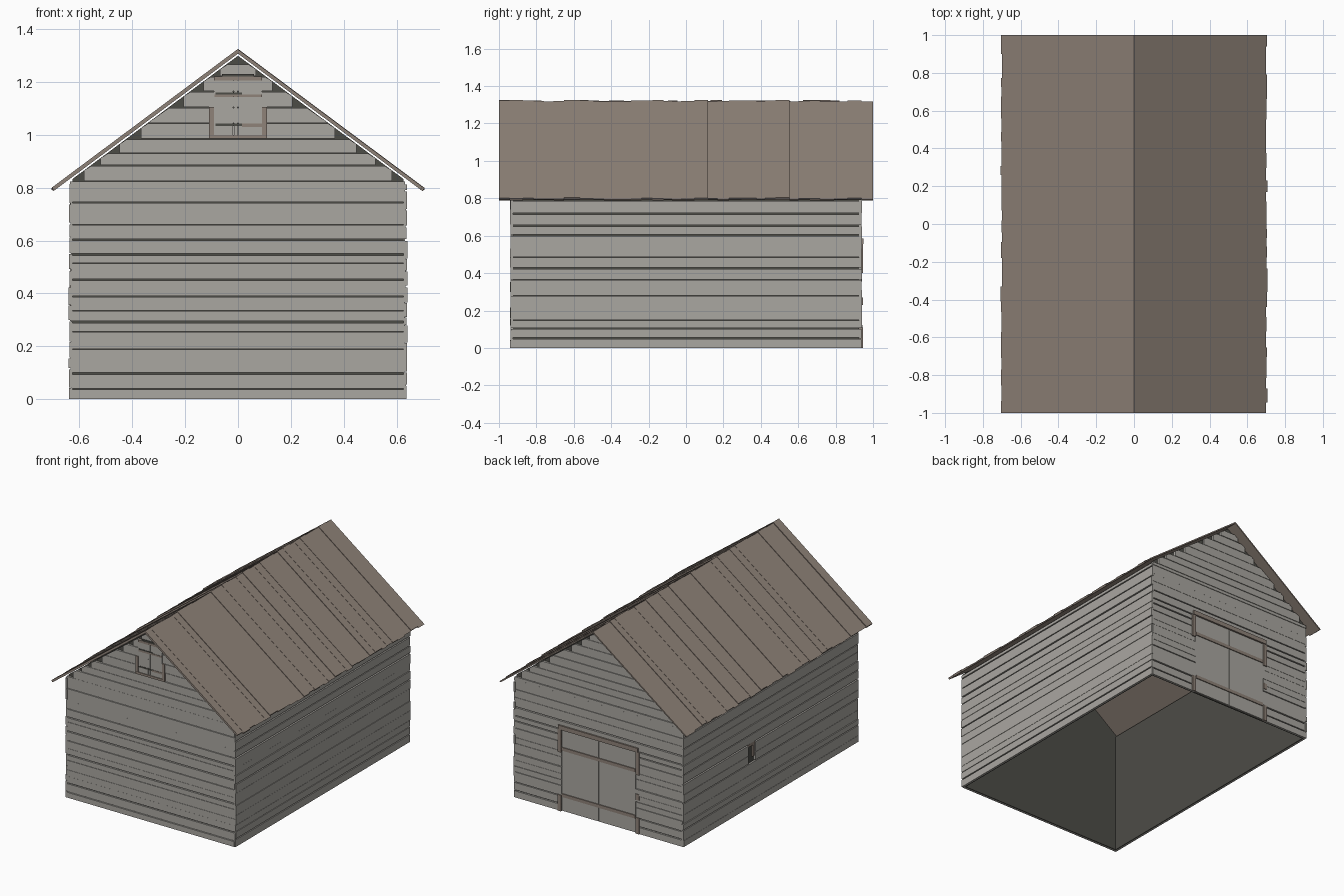
import bpy, bmesh, random

random.seed(7)
cube = bpy.data.objects.get("Cube")
if cube:
    bpy.data.objects.remove(cube, do_unlink=True)


def material(name, rgb):
    m = bpy.data.materials.new(name)
    m.use_nodes = True
    m.diffuse_color = (*rgb, 1)
    m.node_tree.nodes["Principled BSDF"].inputs["Base Color"].default_value = (*rgb, 1)
    return m


GREY = material("weathered grey wood", (0.40, 0.385, 0.355))
BROWN = material("brown wood", (0.275, 0.225, 0.19))
DARK = material("dark interior", (0.073, 0.072, 0.062))


def prism(bm, pts, axis, a, b):
    """Extrude a flat outline along x or y, from a to b."""
    def place(u, v, t):
        return (u, t, v) if axis == "y" else (t, u, v)
    lo = [bm.verts.new(place(u, v, a)) for u, v in pts]
    hi = [bm.verts.new(place(u, v, b)) for u, v in pts]
    bm.faces.new(lo)
    bm.faces.new(hi[::-1])
    for i in range(len(pts)):
        j = (i + 1) % len(pts)
        bm.faces.new((lo[j], lo[i], hi[i], hi[j]))


def box(bm, u0, u1, z0, z1, axis, a, b):
    prism(bm, [(u0, z0), (u1, z0), (u1, z1), (u0, z1)], axis, a, b)


def finish(bm, name, mat):
    bmesh.ops.recalc_face_normals(bm, faces=bm.faces)
    mesh = bpy.data.meshes.new(name)
    bm.to_mesh(mesh)
    bm.free()
    mesh.materials.append(mat)
    obj = bpy.data.objects.new(name, mesh)
    bpy.context.collection.objects.link(obj)


SLOPE, RIDGE, UNDER = 0.745, 1.325, 1.307


def jit(r):
    return random.uniform(-r, r)


def roof_x(z):
    return (UNDER - 0.008 - z) / SLOPE


def rows(z0, z1):
    """Random plank edges between two heights."""
    out = [z0]
    while z1 - out[-1] > 0.085:
        out.append(out[-1] + random.uniform(0.038, 0.075))
    return out + [z1]


# Dark lining behind the planks
bm = bmesh.new()
W, L = 0.626, 0.926
gable = [(-W, 0), (W, 0), (W, roof_x(0) * SLOPE - SLOPE * W), (0, UNDER - 0.008),
         (-W, roof_x(0) * SLOPE - SLOPE * W)]
for s in (-1, 1):
    prism(bm, gable, "y", s * L, s * (L - 0.006))
    box(bm, -L, L, 0, 0.825, "x", s * W, s * (W - 0.006))
finish(bm, "wall_lining", DARK)


def wall(name, axis, side, edges, half, hole=None):
    """Horizontal planks, split round an opening (u0, u1, z0, z1)."""
    bm = bmesh.new()
    inner = L if axis == "y" else W
    for z0, z1 in zip(edges, edges[1:]):
        gap = random.choice((0.0015, 0.004, 0.007))
        outer = inner + 0.013 + jit(0.002)
        a, b = -half + jit(0.003), half + jit(0.003)
        spans = [(a, b)]
        if hole and z0 < hole[3] - 0.01 and z1 > hole[2] + 0.01:
            spans = [(a, hole[0]), (hole[1], b)]
        for u0, u1 in spans:
            box(bm, u0, u1, z0, z1 - gap, axis, side * inner, side * outer)
    # Stepped planks up into the gable
    if axis == "y":
        tiers = [edges[-1], 0.885, 0.932, 0.985, 1.045, 1.105, 1.165, 1.222, 1.268]
        for i, (z0, z1) in enumerate(zip(tiers, tiers[1:])):
            t = z1 - 0.003
            cut = z0 + 0.003 if i == 4 else z1 - 0.02
            w0, w1 = min(half, roof_x(cut)), roof_x(z1)
            prism(bm, [(-w0, z0), (w0, z0), (w0, cut), (w1, t), (-w1, t), (-w0, cut)],
                  "y", side * inner, side * (inner + 0.013 + jit(0.002)))
    finish(bm, name, GREY)


# Plank walls
front_edges = [0, 0.04, 0.10, 0.145, 0.19, 0.255, 0.295, 0.335, 0.39, 0.455,
               0.515, 0.55, 0.605, 0.66, 0.745, 0.825]
wall("front_wall_planks", "y", -1, front_edges, 0.633)
wall("back_wall_planks", "y", 1, rows(0, 0.56) + rows(0.56, 0.825)[1:], 0.633,
     (-0.28, 0.28, 0, 0.56))
wall("left_wall_planks", "x", 1, rows(0, 0.31) + rows(0.31, 0.815)[1:], 0.939)
wall("right_wall_planks", "x", -1,
     rows(0, 0.30) + rows(0.30, 0.43)[1:] + rows(0.43, 0.815)[1:], 0.939,
     (0.17, 0.245, 0.30, 0.43))

# Roof planks running down each slope
for s, name in ((-1, "right_roof_planks"), (1, "left_roof_planks")):
    bm = bmesh.new()
    y = -1.0
    while y < 1.0:
        end = y + random.uniform(0.045, 0.085)
        if end > 0.96:
            end = 1.0
        drop = random.choice((0, 0.002, 0.005, 0.007))
        x = 0.702 + jit(0.004)
        prism(bm, [(0, RIDGE - drop), (s * x, RIDGE - drop - SLOPE * x),
                   (s * (x - 0.008), UNDER - SLOPE * (x - 0.008)), (0, UNDER)], "y", y, end)
        y = end
    finish(bm, name, BROWN)

# Double door at the back
bm = bmesh.new()
for s in (-1, 1):
    box(bm, s * 0.003, s * 0.278, 0.004, 0.558, "y", L, L + 0.012)
finish(bm, "barn_doors", GREY)

bm = bmesh.new()
box(bm, -0.30, 0.30, 0.556, 0.585, "y", L, L + 0.024)
for z in (0.10, 0.415):
    box(bm, -0.276, 0.276, z, z + 0.022, "y", L, L + 0.018)
for u in (-0.307, 0.28):
    for z0, z1 in ((0, 0.11), (0.40, 0.556)):
        box(bm, u, u + 0.027, z0, z1, "y", L, L + 0.019)
box(bm, -0.307, -0.28, 0.23, 0.27, "y", L, L + 0.019)
finish(bm, "barn_door_trim", BROWN)

# Loft hatch on the front gable
bm = bmesh.new()
for u0, u1 in ((-0.09, -0.018), (-0.015, -0.002), (0.001, 0.09)):
    box(bm, u0, u1, 1.0, 1.205, "y", -L, -L - 0.017)
finish(bm, "loft_shutters", GREY)

bm = bmesh.new()
box(bm, -0.11, 0.11, 0.985, 1.0, "y", -L, -L - 0.022)
box(bm, -0.09, 0.09, 1.205, 1.22, "y", -L, -L - 0.022)
box(bm, 0.015, 0.09, 1.03, 1.042, "y", -L, -L - 0.020)
box(bm, -0.088, 0.09, 1.142, 1.153, "y", -L, -L - 0.020)
for u in (-0.11, 0.09):
    box(bm, u, u + 0.02, 1.0, 1.105, "y", -L, -L - 0.021)
finish(bm, "loft_hatch_trim", BROWN)

bm = bmesh.new()
box(bm, -0.085, 0.015, 1.034, 1.043, "y", -L - 0.016, -L - 0.020)
box(bm, -0.085, 0.015, 1.153, 1.160, "y", -L - 0.016, -L - 0.020)
box(bm, -0.06, 0.06, 1.22, 1.230, "y", -L - 0.014, -L - 0.019)
finish(bm, "loft_hatch_shadow_gaps", DARK)

# Small side window
bm = bmesh.new()
box(bm, 0.17, 0.245, 0.41, 0.43, "x", -W, -W - 0.012)
box(bm, 0.17, 0.19, 0.33, 0.41, "x", -W, -W - 0.010)
finish(bm, "side_window_frame", BROWN)
